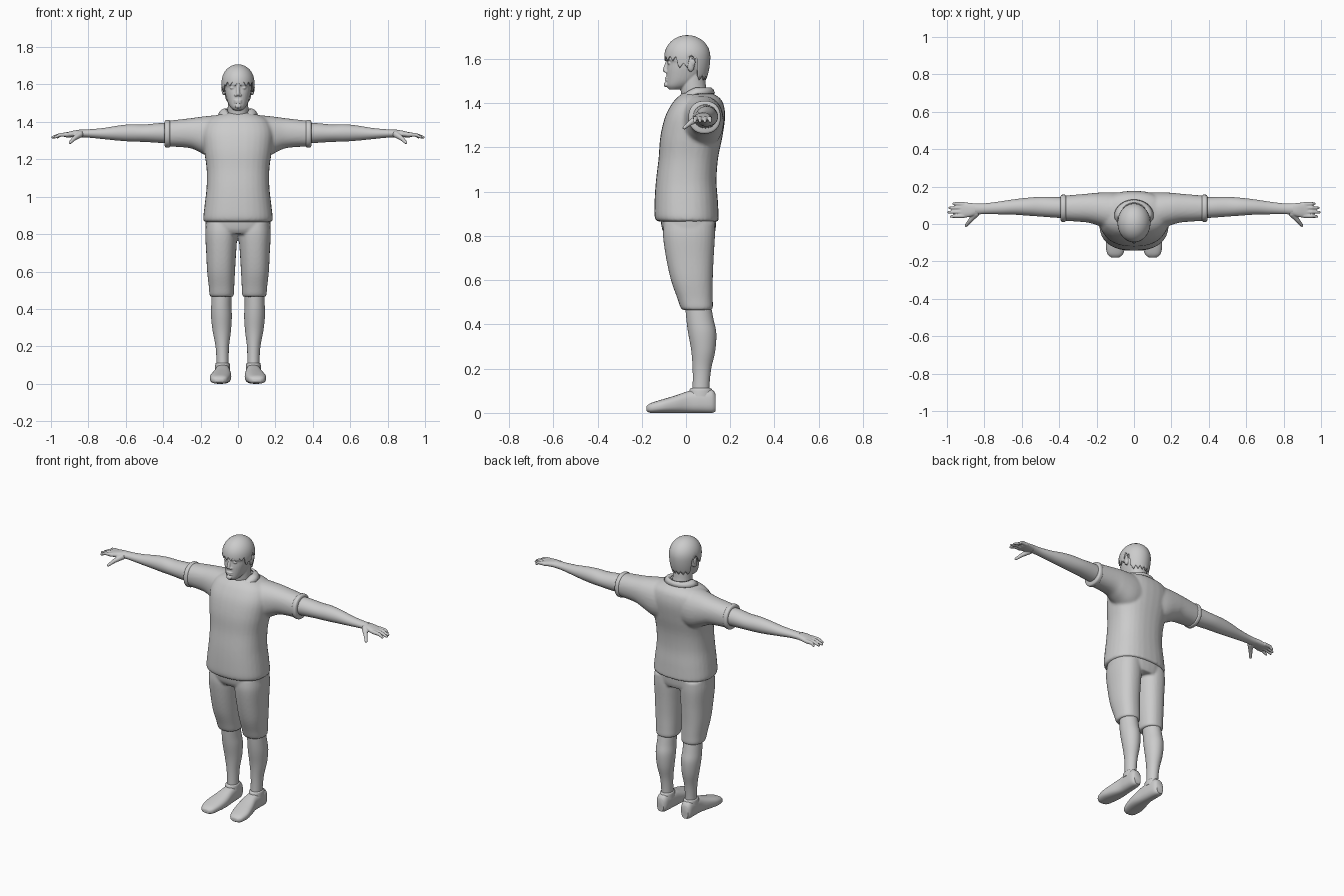
import bpy
import bmesh
from math import sin, cos, pi, copysign
from mathutils import Matrix, Vector

cube = bpy.data.objects.get("Cube")
if cube:
    bpy.data.objects.remove(cube, do_unlink=True)

grey = bpy.data.materials.new("plain grey")
grey.use_nodes = True
grey.diffuse_color = (0.6, 0.6, 0.6, 1)
grey.node_tree.nodes["Principled BSDF"].inputs["Base Color"].default_value = (0.6, 0.6, 0.6, 1)


def smooth_rows(rows, steps=4):
    """Catmull-Rom interpolation between section rows."""
    result = []
    last = len(rows) - 1
    for i in range(last):
        a, b, c, d = (rows[max(0, min(last, k))] for k in range(i - 1, i + 3))
        for s in range(steps):
            t = s / steps
            result.append([q + t / 2 * (r - p + t * (2*p - 5*q + 4*r - u + t * (3*(q - r) + u - p)))
                           for p, q, r, u in zip(a, b, c, d)])
    return result + [list(rows[-1])]


def loft(bm, axis, rows, power=2.0, sides=32):
    """Skin oval sections; each row is position, then low and high edges of both cross axes."""
    order = {"x": (2, 0, 1), "y": (0, 2, 1), "z": (0, 1, 2)}[axis]
    rings = []
    for t, a0, a1, b0, b1 in smooth_rows(rows):
        ring = []
        for k in range(sides):
            c, s = cos(2 * pi * k / sides), sin(2 * pi * k / sides)
            c = copysign(abs(c) ** (2 / power), c)
            s = copysign(abs(s) ** (2 / power), s)
            p = ((a0 + a1) / 2 + c * (a1 - a0) / 2, (b0 + b1) / 2 + s * (b1 - b0) / 2, t)
            ring.append(bm.verts.new([p[j] for j in order]))
        rings.append(ring)
    for lower, upper in zip(rings, rings[1:]):
        for k in range(sides):
            n = (k + 1) % sides
            bm.faces.new((lower[k], lower[n], upper[n], upper[k]))
    bm.faces.new(rings[0])
    bm.faces.new(rings[-1])


def centred(rows):
    """Expand rows of position, half width, back and front into full sections."""
    return [(t, -w, w, f, b) for t, w, f, b in rows]


def ball(bm, centre, size):
    matrix = Matrix.Translation(centre) @ Matrix.Diagonal((*size, 1))
    bmesh.ops.create_uvsphere(bm, u_segments=16, v_segments=10, radius=1, matrix=matrix)


def limb(bm, start, end, r0, r1):
    """Tapered rod with round ends."""
    start, end = Vector(start), Vector(end)
    d = end - start
    matrix = Matrix.Translation((start + end) / 2) @ d.to_track_quat("Z", "Y").to_matrix().to_4x4()
    bmesh.ops.create_cone(bm, cap_ends=True, segments=16, radius1=r0, radius2=r1,
                          depth=d.length, matrix=matrix)
    ball(bm, start, (r0, r0, r0))
    ball(bm, end, (r1, r1, r1))


def finish(name, bm, mirror=False, voxel=0, relax=0, thick=0):
    bmesh.ops.recalc_face_normals(bm, faces=bm.faces)
    mesh = bpy.data.meshes.new(name)
    bm.to_mesh(mesh)
    bm.free()
    mesh.materials.append(grey)
    obj = bpy.data.objects.new(name, mesh)
    bpy.context.collection.objects.link(obj)
    bpy.ops.object.select_all(action="DESELECT")
    obj.select_set(True)
    bpy.context.view_layer.objects.active = obj
    bpy.ops.object.shade_smooth_by_angle(angle=0.8)
    if mirror:
        obj.modifiers.new("mirror", "MIRROR").use_mirror_merge = False
    if thick:
        solid = obj.modifiers.new("thickness", "SOLIDIFY")
        solid.thickness = thick
        solid.offset = 0
    if voxel:
        blend = obj.modifiers.new("blend", "REMESH")
        blend.mode = "VOXEL"
        blend.voxel_size = voxel
        blend.use_smooth_shade = True
    if relax:
        soft = obj.modifiers.new("relax", "SMOOTH")
        soft.iterations = relax
    return obj


# Shirt: trunk and both sleeves blended together
bm = bmesh.new()
loft(bm, "z", centred([
    (.865, .18, -.128, .148), (.885, .186, -.142, .148), (.96, .178, -.142, .144),
    (1.05, .168, -.136, .138), (1.15, .168, -.124, .145), (1.25, .182, -.116, .165),
    (1.34, .19, -.094, .177), (1.4, .17, -.062, .168), (1.43, .13, -.035, .145),
    (1.448, .07, -.01, .11)]), 2.4)
for s in (1, -1):
    loft(bm, "x", [(s * x, *rest) for x, *rest in (
        (.02, -.01, .16, 1.22, 1.435), (.12, -.03, .17, 1.2, 1.435),
        (.2, -.005, .167, 1.235, 1.427), (.25, .008, .162, 1.258, 1.42),
        (.32, .014, .156, 1.266, 1.412), (.39, .018, .15, 1.268, 1.404))], 2.2)
finish("shirt", bm, voxel=.008, relax=4)

# Rolled hems round the shirt sleeves
bm = bmesh.new()
loft(bm, "x", [(.362, .022, .147, 1.272, 1.4), (.368, .012, .156, 1.263, 1.41),
               (.386, .012, .156, 1.263, 1.41), (.392, .02, .149, 1.271, 1.402)], 2.2)
finish("sleeve_hems", bm, mirror=True)

# Folded collar with an open front
bm = bmesh.new()
rows = []
cols = 40
for v in range(4):
    f = v / 3
    row = []
    for k in range(cols + 1):
        start = .12 + .45 * f
        a = start + (2 * pi - 2 * start) * k / cols
        front = max(0, cos(a))
        rx = .06 + .042 * f
        ry = .062 + (.02 + .024 * front) * f + .018 * front * (1 - f)
        z = (1.463 - .07 * front ** 2) * (1 - f) + (1.443 - .05 * front) * f
        row.append(bm.verts.new((rx * sin(a), .045 - ry * cos(a), z + .012 * sin(pi * f))))
    rows.append(row)
for low, high in zip(rows, rows[1:]):
    for k in range(cols):
        bm.faces.new((low[k], low[k + 1], high[k + 1], high[k]))
finish("collar", bm, thick=.009)

# Shorts: hips and two legs blended together
bm = bmesh.new()
loft(bm, "z", centred([(.8, .15, -.09, .125), (.83, .172, -.108, .134), (.9, .174, -.118, .138)]), 2.4)
for s in (1, -1):
    loft(bm, "z", [(z, s * a, s * b, c, d) for z, a, b, c, d in (
        (.465, .03, .144, -.012, .112), (.475, .022, .152, -.024, .121),
        (.52, .02, .156, -.04, .121), (.6, .016, .165, -.068, .121),
        (.7, .01, .17, -.09, .125), (.8, .003, .175, -.104, .131), (.86, .004, .17, -.1, .13))], 2.3)
finish("shorts", bm, voxel=.007, relax=3)

# Lower legs
bm = bmesh.new()
loft(bm, "z", [
    (.06, .05, .115, .025, .108), (.12, .05, .115, .03, .106), (.2, .048, .12, .03, .114),
    (.28, .038, .135, .024, .132), (.36, .033, .144, .01, .137), (.42, .036, .143, .002, .125),
    (.5, .034, .14, -.005, .11)])
finish("lower_legs", bm, mirror=True)

# Shoes: rounded uppers with flat soles
bm = bmesh.new()
loft(bm, "y", [
    (-.178, .078, .122, .008, .03), (-.16, .058, .142, 0, .044), (-.11, .043, .151, 0, .06),
    (-.05, .036, .14, 0, .078), (.01, .04, .124, 0, .098), (.06, .043, .122, 0, .106),
    (.115, .049, .12, 0, .106), (.134, .062, .108, .006, .085)], 2.6)
finish("shoes", bm, mirror=True)

# Ankle openings of the shoes
bm = bmesh.new()
loft(bm, "z", [(.075, .042, .123, .012, .122), (.105, .044, .121, .016, .118),
               (.112, .049, .116, .024, .11)])
finish("shoe_openings", bm, mirror=True)

# Bare arms from inside the sleeve to the wrist
bm = bmesh.new()
loft(bm, "x", [
    (.35, .03, .142, 1.285, 1.395), (.42, .034, .144, 1.288, 1.393), (.5, .04, .145, 1.293, 1.386),
    (.57, .045, .14, 1.295, 1.387), (.64, .05, .132, 1.3, 1.38), (.72, .052, .12, 1.308, 1.367),
    (.8, .053, .11, 1.316, 1.36), (.85, .05, .11, 1.318, 1.358)])
finish("arms", bm, mirror=True)

# Hands: palm, four fingers and a thumb blended together
bm = bmesh.new()
loft(bm, "x", [(.83, .054, .108, 1.32, 1.357), (.87, .04, .112, 1.319, 1.355),
               (.91, .034, .116, 1.317, 1.346), (.93, .036, .115, 1.32, 1.341)], 2.4)
for y, tip_y, tip in ((.044, .04, .978), (.065, .063, .992), (.087, .086, .986), (.106, .109, .965)):
    knuckle = (.95, (y + tip_y) / 2, 1.331)
    limb(bm, (.91, y, 1.332), knuckle, .012, .01)
    limb(bm, knuckle, (tip, tip_y, 1.318), .01, .007)
limb(bm, (.845, .055, 1.333), (.875, .02, 1.312), .018, .012)
limb(bm, (.875, .02, 1.312), (.898, -.008, 1.289), .012, .008)
finish("hands", bm, mirror=True, voxel=.0035, relax=2)

# Head with neck, jaw and facial features blended together
bm = bmesh.new()
loft(bm, "z", centred([(1.37, .065, -.01, .11), (1.43, .057, -.02, .1), (1.48, .055, -.025, .09),
                       (1.54, .055, -.02, .085)]))
loft(bm, "z", centred([
    (1.462, .022, -.077, -.02), (1.478, .04, -.087, .02), (1.505, .055, -.088, .06),
    (1.55, .068, -.087, .088), (1.583, .073, -.084, .096), (1.6, .075, -.09, .098),
    (1.65, .073, -.085, .095), (1.69, .04, -.045, .06)]), 2.2)
limb(bm, (0, -.083, 1.594), (0, -.094, 1.55), .007, .011)
ball(bm, (0, -.092, 1.484), (.018, .008, .012))
for z in (1.504, 1.514):
    ball(bm, (0, -.087, z), (.021, .008, .005))
for s in (1, -1):
    ball(bm, (s * .011, -.088, 1.543), (.009, .01, .007))
    ball(bm, (s * .03, -.076, 1.582), (.014, .008, .007))
    limb(bm, (s * .014, -.086, 1.598), (s * .048, -.073, 1.6), .005, .004)
    ball(bm, (s * .076, .022, 1.572), (.012, .017, .03))
    ball(bm, (s * .083, .03, 1.585), (.007, .013, .018))
finish("head", bm, voxel=.0035, relax=2)

# Hair: domed cap with a jagged fringe, cleared round the ears
bm = bmesh.new()
cols, levels, crown = 72, 14, 1.612
top = bm.verts.new((0, .004, 1.705))
columns = []
for k in range(cols):
    a = 2 * pi * k / cols
    back = -cos(a)
    if back < -.5:
        edge = 1.592
    elif back < 0:
        edge = 1.56
    elif back < .45:
        edge = 1.597
    else:
        edge = 1.505
    edge += .011 * abs(k % 4 - 2)
    column = []
    for j in range(1, levels + 1):
        if j <= 8:
            angle = pi / 2 * j / 8
            r, z = sin(angle), crown + .093 * cos(angle)
        else:
            z = crown + (edge - crown) * (j - 8) / (levels - 8)
            r = 1 - .2 * ((crown - z) / .11) ** 2
        column.append(bm.verts.new((.085 * r * sin(a), .006 - .101 * r * cos(a), z)))
    columns.append(column)
for k in range(cols):
    a, b = columns[k], columns[(k + 1) % cols]
    bm.faces.new((top, a[0], b[0]))
    for j in range(levels - 1):
        bm.faces.new((a[j], a[j + 1], b[j + 1], b[j]))
finish("hair", bm, thick=.006)
